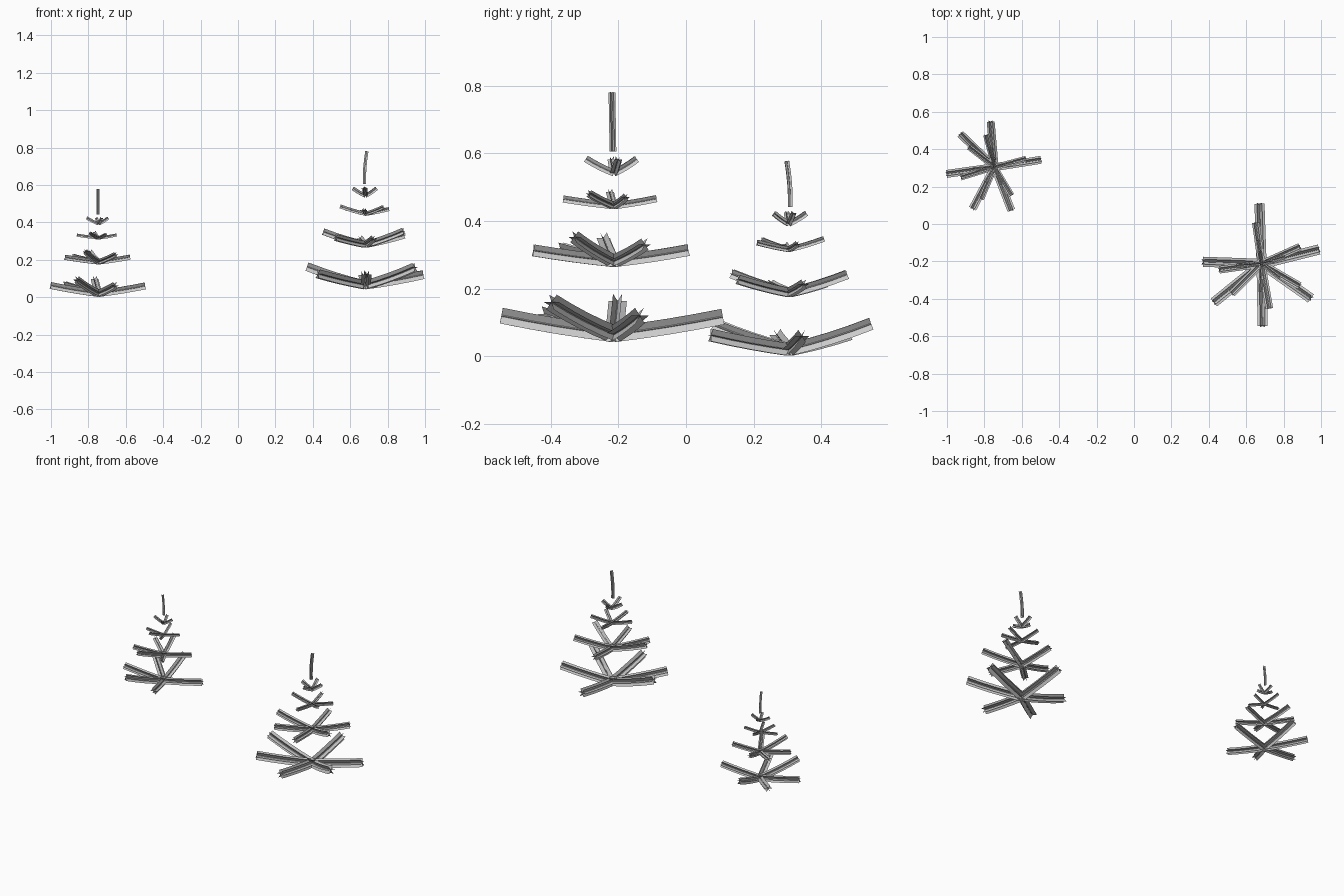
import bpy, bmesh
from math import sin, cos, radians
from mathutils import Vector

if "Cube" in bpy.data.objects:
    bpy.data.objects.remove(bpy.data.objects["Cube"])

# (height, fin radius, [(angle, reach, rise), ...]) for each ring of branches
TIERS = [
    (0.025, 0.027, [(14, .317, .055), (92, .322, .052), (178, .313, .098),
                    (219, .328, .060), (271, .333, .055), (325, .322, .095)]),
    (0.241, 0.020, [(24, .225, .050), (98, .222, .033), (188, .228, .069),
                    (225, .225, .038), (280, .242, .032), (330, .235, .072)]),
    (0.405, 0.012, [(16, .130, .026), (98, .127, .021), (185, .136, .040),
                    (268, .150, .020), (322, .120, .036)]),
    (0.502, 0.012, [(12, .060, .040), (98, .068, .041), (186, .068, .040),
                    (268, .083, .042)]),
]


def needle_strip(bm, path, r, side):
    """Three flat needle strips crossing along a path, around a thin twig."""
    n = len(path)
    frames = []
    for i, p in enumerate(path):
        t = (path[min(i + 1, n - 1)] - path[max(i - 1, 0)]).normalized()
        frames.append((p, side.cross(t).normalized()))
    for k in range(3):
        a = radians(60 * k)
        rows = []
        for p, up in frames:
            d = (side * cos(a) + up * sin(a)) * r
            rows.append((bm.verts.new(p - d), bm.verts.new(p + d)))
        for u, v in zip(rows, rows[1:]):
            bm.faces.new((u[0], u[1], v[1], v[0]))
    # twig at the core
    rings = [[bm.verts.new(p + (side * cos(radians(90 * k)) + up * sin(radians(90 * k))) * r * .14)
              for k in range(4)] for p, up in frames]
    for u, v in zip(rings, rings[1:]):
        for k in range(4):
            m = (k + 1) % 4
            bm.faces.new((u[k], u[m], v[m], v[k]))


def to_mesh(bm, name):
    me = bpy.data.meshes.new(name)
    bm.to_mesh(me)
    bm.free()
    return me


meshes = []
# branch rings, each branch sagging slightly before turning up
for j, (z, r, branches) in enumerate(TIERS):
    bm = bmesh.new()
    for ang, reach, rise in branches:
        a = radians(ang)
        path = []
        for i in range(5):
            s = i / 4
            path.append(Vector((cos(a) * reach * s, sin(a) * reach * s,
                                z + rise * (0.75 * s + 0.25 * s * s))))
        needle_strip(bm, path, r, Vector((-sin(a), cos(a), 0)))
    meshes.append(to_mesh(bm, f"branch_ring_{j + 1}"))

# curved leader shoot at the top
bm = bmesh.new()
path = [Vector((-0.006 + 0.017 * (i / 4) ** 2 - 0.004 * i / 4, -0.003 - 0.003 * i / 4,
                0.566 + 0.174 * i / 4)) for i in range(5)]
needle_strip(bm, path, 0.010, Vector((0, 1, 0)))
meshes.append(to_mesh(bm, "top_shoot"))

# two placements of the same sapling
for label, loc, rot, scale in [("large", (.682, -.213, .04), 0, 1),
                               ("small", (-.745, .304, 0), -83, .78)]:
    for me in meshes:
        ob = bpy.data.objects.new(f"{label}_{me.name}", me)
        ob.location = loc
        ob.rotation_euler.z = radians(rot)
        ob.scale = (scale,) * 3
        bpy.context.collection.objects.link(ob)
